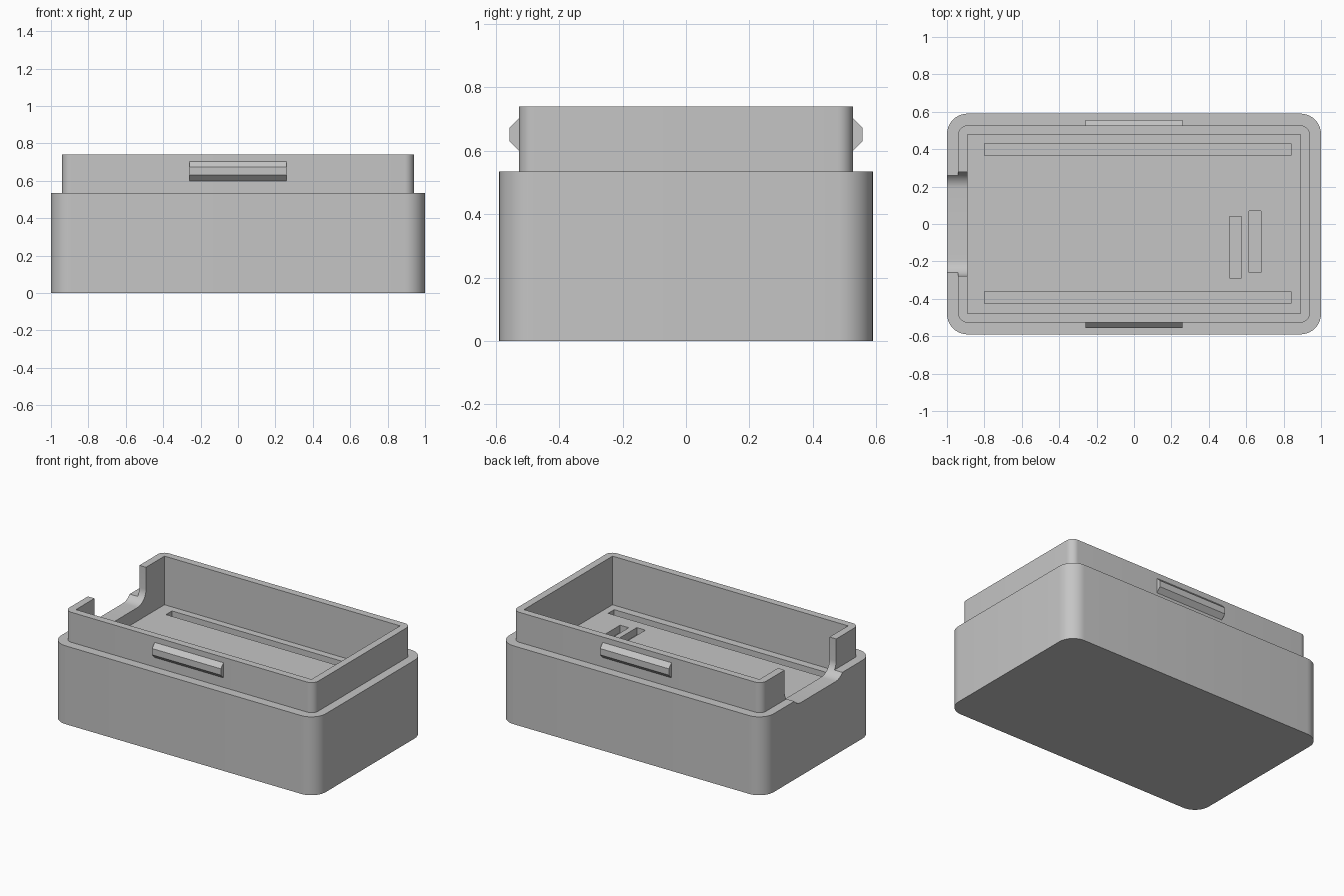
import bpy
import bmesh
from math import cos, sin, pi, radians
from mathutils import Vector

cube = bpy.data.objects.get("Cube")
if cube:
    bpy.data.objects.remove(cube, do_unlink=True)

# One plain grey plastic
COLOUR = (0.56, 0.56, 0.56, 1)
grey = bpy.data.materials.new("grey plastic")
grey.use_nodes = True
grey.diffuse_color = COLOUR
grey.node_tree.nodes["Principled BSDF"].inputs["Base Color"].default_value = COLOUR


def arc(cx, cy, r, start, steps=10):
    """Quarter circle of points, counter-clockwise from a start angle."""
    angles = [start + pi / 2 * i / steps for i in range(steps + 1)]
    return [(cx + r * cos(a), cy + r * sin(a)) for a in angles]


def rounded_rect(hx, hy, r):
    x, y = hx - r, hy - r
    return (arc(x, y, r, 0) + arc(-x, y, r, pi / 2)
            + arc(-x, -y, r, pi) + arc(x, -y, r, 1.5 * pi))


def rect(x0, x1, y0, y1):
    return [(x0, y0), (x1, y0), (x1, y1), (x0, y1)]


def prism(name, outline, start, end, axis="z"):
    """Extrude an outline along z (outline in xy) or along x (outline in yz)."""
    bm = bmesh.new()
    place = (lambda p: (p[0], p[1], start)) if axis == "z" else (lambda p: (start, p[0], p[1]))
    step = end - start
    face = bm.faces.new([bm.verts.new(place(p)) for p in outline])
    new = bmesh.ops.extrude_face_region(bm, geom=[face])["geom"]
    move = Vector((0, 0, step)) if axis == "z" else Vector((step, 0, 0))
    bmesh.ops.translate(bm, vec=move, verts=[v for v in new if isinstance(v, bmesh.types.BMVert)])
    bmesh.ops.recalc_face_normals(bm, faces=bm.faces)
    mesh = bpy.data.meshes.new(name)
    bm.to_mesh(mesh)
    bm.free()
    mesh.materials.append(grey)
    obj = bpy.data.objects.new(name, mesh)
    bpy.context.collection.objects.link(obj)
    return obj


def activate(obj):
    bpy.ops.object.select_all(action="DESELECT")
    obj.select_set(True)
    bpy.context.view_layer.objects.active = obj


def combine(target, tool, operation):
    """Apply a boolean and discard the tool object."""
    activate(target)
    mod = target.modifiers.new("boolean", "BOOLEAN")
    mod.operation = operation
    mod.solver = "EXACT"
    mod.object = tool
    bpy.ops.object.modifier_apply(modifier=mod.name)
    bpy.data.objects.remove(tool, do_unlink=True)


RIM_Z, TOP_Z, FLOOR_Z = 0.535, 0.74, 0.408
SLOT_Z = FLOOR_Z - 0.05

# Lower box with the stepped-in lip on top
box = prism("box_body", rounded_rect(1.0, 0.59, 0.11), 0, RIM_Z)
lip = prism("lip", rounded_rect(0.94, 0.527, 0.05), RIM_Z - 0.08, TOP_Z)
combine(box, lip, "UNION")

# Sharp-cornered cavity
cavity = prism("cavity", rect(-0.89, 0.89, -0.478, 0.478), FLOOR_Z, 1)
combine(box, cavity, "DIFFERENCE")

# Round-bottomed notch through the right end wall
HALF, BOTTOM, R = 0.278, 0.5, 0.09
profile = ([(HALF, 1), (-HALF, 1)]
           + arc(-HALF + R, BOTTOM + R, R, pi)
           + arc(HALF - R, BOTTOM + R, R, 1.5 * pi))
combine(box, prism("notch", profile, -1.1, -0.85, "x"), "DIFFERENCE")

# Two long grooves and two short slots in the cavity floor
slots = [(-0.80, 0.84, 0.365, 0.43), (-0.80, 0.84, -0.425, -0.36),
         (0.51, 0.575, -0.29, 0.04), (0.615, 0.68, -0.26, 0.07)]
for s in slots:
    combine(box, prism("slot", rect(*s), SLOT_Z, FLOOR_Z + 0.05), "DIFFERENCE")

# Bevelled snap ridges on the front and back of the lip
for name, side in (("front_snap_ridge", -1), ("back_snap_ridge", 1)):
    section = [(0.52, 0.60), (0.527, 0.60), (0.557, 0.63),
               (0.557, 0.673), (0.527, 0.703), (0.52, 0.703)]
    prism(name, [(side * y, z) for y, z in section], -0.26, 0.26, "x")

activate(box)
bpy.ops.object.shade_smooth_by_angle(angle=radians(25))
